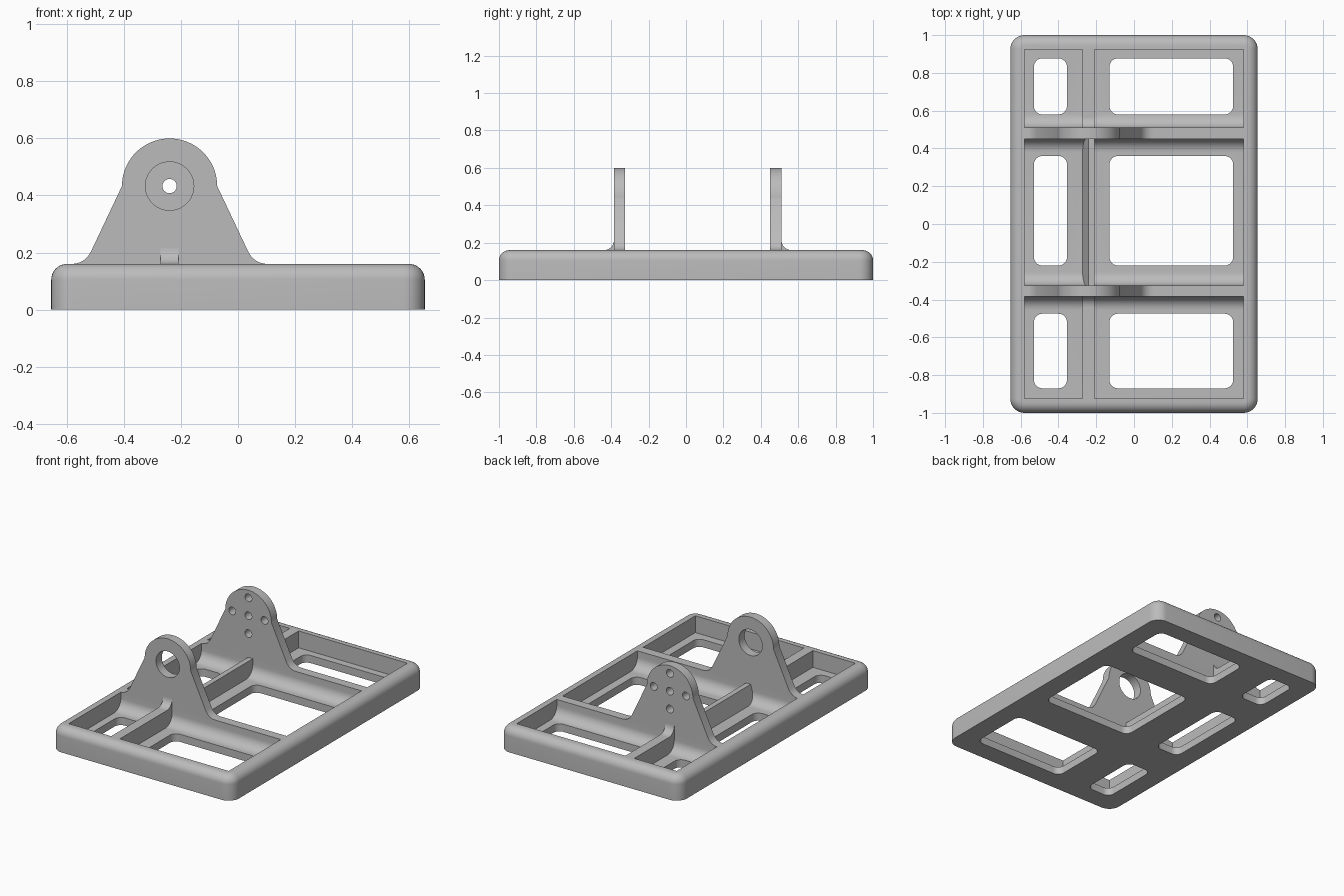
import bpy, bmesh, math
from mathutils import Matrix

if "Cube" in bpy.data.objects:
    bpy.data.objects.remove(bpy.data.objects["Cube"])

TOP, FLOOR = 0.16, 0.05
AXIS_X, AXIS_Z = -0.24, 0.433          # centre line of the two brackets
FRONT_PLATE, BACK_PLATE = (-0.385, -0.325), (0.45, 0.51)
RIB = (-0.272, -0.208)

grey = bpy.data.materials.new("plain grey")
grey.use_nodes = True
grey.diffuse_color = (0.5, 0.5, 0.5, 1)
grey.node_tree.nodes["Principled BSDF"].inputs["Base Color"].default_value = (0.5, 0.5, 0.5, 1)


def to_object(name, bm):
    bmesh.ops.recalc_face_normals(bm, faces=bm.faces)
    mesh = bpy.data.meshes.new(name)
    bm.to_mesh(mesh)
    bm.free()
    mesh.materials.append(grey)
    ob = bpy.data.objects.new(name, mesh)
    bpy.context.collection.objects.link(ob)
    return ob


def prism(name, points, lo, hi, axis):
    """Extrude a (y, z) profile along x, or an (x, z) profile along y."""
    bm = bmesh.new()
    place = (lambda a, z, d: (d, a, z)) if axis == "X" else (lambda a, z, d: (a, d, z))
    ends = [[bm.verts.new(place(a, z, d)) for a, z in points] for d in (lo, hi)]
    for ring in ends:
        bm.faces.new(ring)
    n = len(points)
    for i in range(n):
        j = (i + 1) % n
        bm.faces.new((ends[0][i], ends[0][j], ends[1][j], ends[1][i]))
    return to_object(name, bm)


def rounded_box(name, xs, ys, zs, corner, top_round=0):
    bm = bmesh.new()
    bmesh.ops.create_cube(bm, size=1)
    for v in bm.verts:
        for k, span in enumerate((xs, ys, zs)):
            v.co[k] = span[1] if v.co[k] > 0 else span[0]
    upright = [e for e in bm.edges if abs(e.verts[0].co.z - e.verts[1].co.z) > 0.01]
    bmesh.ops.bevel(bm, geom=upright, offset=corner, segments=8, profile=0.5, affect="EDGES")
    if top_round:
        rim = [e for e in bm.edges if all(v.co.z > zs[1] - 1e-4 for v in e.verts)]
        bmesh.ops.bevel(bm, geom=rim, offset=top_round, segments=8, profile=0.5, affect="EDGES")
    return to_object(name, bm)


def pin(name, x, z, radius, ys):
    """Cylinder along y, used to drill a bracket."""
    bm = bmesh.new()
    spin = Matrix.Translation((x, sum(ys) / 2, z)) @ Matrix.Rotation(math.pi / 2, 4, "X")
    bmesh.ops.create_cone(bm, cap_ends=True, segments=40, radius1=radius, radius2=radius,
                          depth=ys[1] - ys[0] + 0.1, matrix=spin)
    return to_object(name, bm)


def arc(cx, cz, r, a0, a1, steps=10):
    angles = [math.radians(a0 + (a1 - a0) * i / steps) for i in range(steps + 1)]
    return [(cx + r * math.cos(a), cz + r * math.sin(a)) for a in angles]


def cut(target, cutters):
    bpy.context.view_layer.objects.active = target
    for c in cutters:
        mod = target.modifiers.new("cut", "BOOLEAN")
        mod.operation, mod.solver, mod.object = "DIFFERENCE", "EXACT", c
        bpy.ops.object.modifier_apply(modifier=mod.name)
        bpy.data.objects.remove(c)


def smooth(ob):
    bpy.ops.object.select_all(action="DESELECT")
    ob.select_set(True)
    bpy.context.view_layer.objects.active = ob
    bpy.ops.object.shade_smooth_by_angle(angle=math.radians(30))


# Tray with rounded rim
tray = rounded_box("tray", (-0.655, 0.655), (-1, 1), (0, TOP), 0.075, 0.055)

# Pockets, filleted where the floor meets a cross wall
R = 0.07
rows = [(-0.925, FRONT_PLATE[0], 0, R), (FRONT_PLATE[1], BACK_PLATE[0], R, R),
        (BACK_PLATE[1], 0.925, R, 0)]
columns = [(-0.58, RIB[0]), (RIB[1], 0.58)]
cutters = []
for row, (y0, y1, r0, r1) in enumerate(rows):
    profile = [(y0, 0.3)]
    profile += arc(y0 + r0, FLOOR + r0, r0, 180, 270) if r0 else [(y0, FLOOR)]
    profile += arc(y1 - r1, FLOOR + r1, r1, 270, 360) if r1 else [(y1, FLOOR)]
    profile += [(y1, 0.3)]
    for col, (x0, x1) in enumerate(columns):
        pocket = prism("pocket_cutter", profile, x0, x1, "X")
        if row == 1 and col == 0:       # middle rib slopes on this side
            for v in pocket.data.vertices:
                if v.co.x > x1 - 1e-4:
                    v.co.x += 0.03 * (v.co.z - FLOOR) / (TOP - FLOOR)
        cutters.append(pocket)

# Windows through the floor
for ys in ((-0.87, -0.475), (-0.22, 0.36), (0.58, 0.877)):
    for xs in ((-0.53, -0.355), (-0.13, 0.525)):
        cutters.append(rounded_box("window_cutter", xs, ys, (-0.1, 0.09), 0.045))
cut(tray, cutters)
smooth(tray)

# Bracket outline: round head, straight flanks, flared feet
def foot(side):
    a, b, c = (0.275, 0.205), (0.297, TOP), (0.345, TOP)
    pts = []
    for i in range(9):
        t = i / 8
        w = ((1 - t) ** 2, 2 * t * (1 - t), t * t)
        x, z = (sum(k * p[d] for k, p in zip(w, (a, b, c))) for d in (0, 1))
        pts.append((AXIS_X + side * x, z))
    return pts


outline = foot(1)[::-1] + arc(AXIS_X, AXIS_Z, 0.167, 0, 180, 40) + foot(-1)
front_bracket = prism("front_bracket", outline, *FRONT_PLATE, "Y")
back_bracket = prism("back_bracket", outline, *BACK_PLATE, "Y")

# Large bore in front, five small holes at the back
cut(front_bracket, [pin("bore_cutter", AXIS_X, AXIS_Z, 0.085, FRONT_PLATE)])
H = 0.117
cut(back_bracket, [pin("hole_cutter", AXIS_X + dx, AXIS_Z + dz, 0.025, BACK_PLATE)
                   for dx, dz in ((0, 0), (H, 0), (-H, 0), (0, H), (0, -H))])

# Curved gussets running from the ribs up the outer bracket faces
G = 0.055
for name, y, s in (("front_gusset", FRONT_PLATE[0], -1), ("back_gusset", BACK_PLATE[1], 1)):
    curve = [(y + s * p, z) for p, z in arc(G, TOP + G, G, 180, 270)]
    gusset = prism(name, curve + [(y, TOP)], *RIB, "X")
    smooth(gusset)
for ob in (front_bracket, back_bracket):
    smooth(ob)
